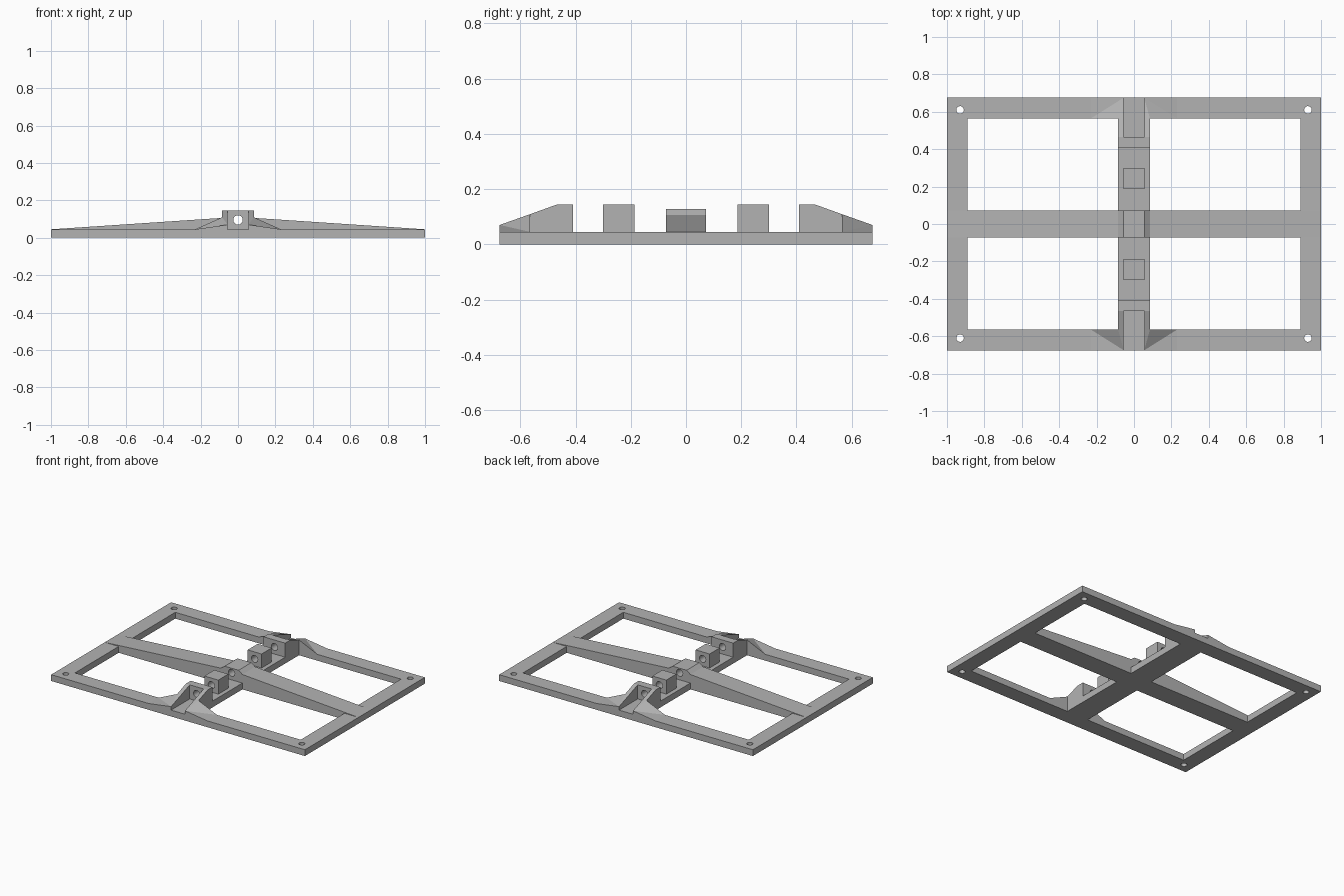
import bpy, bmesh
from mathutils import Matrix

if "Cube" in bpy.data.objects:
    bpy.data.objects.remove(bpy.data.objects["Cube"], do_unlink=True)

GREY = (0.45, 0.45, 0.45, 1)
mat = bpy.data.materials.new("plain grey")
mat.use_nodes = True
mat.diffuse_color = GREY
mat.node_tree.nodes["Principled BSDF"].inputs["Base Color"].default_value = GREY

DECK, TOP, BORE_Z = 0.045, 0.145, 0.095
HX, HY = 1.0, 0.675        # half size of the frame
SPINE, SLOT = 0.085, 0.055  # half widths of the spine and the slot
RAIL_Y, BEAM = 0.565, 0.072


def finish(name, bm):
    bmesh.ops.recalc_face_normals(bm, faces=bm.faces)
    mesh = bpy.data.meshes.new(name)
    bm.to_mesh(mesh)
    bm.free()
    mesh.materials.append(mat)
    ob = bpy.data.objects.new(name, mesh)
    bpy.context.collection.objects.link(ob)
    return ob


def solid(name, verts, faces):
    bm = bmesh.new()
    vs = [bm.verts.new(v) for v in verts]
    for f in faces:
        bm.faces.new([vs[i] for i in f])
    return finish(name, bm)


def prism(name, profile, a, b, axis):
    """Extrude a two-axis outline from a to b along x or y."""
    n = len(profile)
    place = (lambda p, t: (t, p[0], p[1])) if axis == "x" else (lambda p, t: (p[0], t, p[1]))
    verts = [place(p, t) for t in (a, b) for p in profile]
    faces = [range(n), range(n, 2 * n)]
    faces += [(i, (i + 1) % n, n + (i + 1) % n, n + i) for i in range(n)]
    return solid(name, verts, faces)


def box(name, x0, x1, y0, y1, z0, z1):
    return prism(name, [(y0, z0), (y1, z0), (y1, z1), (y0, z1)], x0, x1, "x")


def rod(name, radius, length, at, turn=None):
    bm = bmesh.new()
    bmesh.ops.create_cone(bm, cap_ends=True, segments=32, radius1=radius, radius2=radius, depth=length)
    if turn:
        bmesh.ops.transform(bm, matrix=Matrix.Rotation(turn, 4, "X"), verts=bm.verts)
    bmesh.ops.translate(bm, vec=at, verts=bm.verts)
    return finish(name, bm)


def cut(ob, cutter):
    cutter.hide_render = True
    mod = ob.modifiers.new("cut", "BOOLEAN")
    mod.operation, mod.solver, mod.object = "DIFFERENCE", "EXACT", cutter
    bpy.context.view_layer.objects.active = ob
    bpy.ops.object.modifier_apply(modifier=mod.name)
    bpy.data.objects.remove(cutter, do_unlink=True)


def bore(ob):
    cut(ob, rod("bore_cutter", 0.025, 3, (0, 0, BORE_Z), 1.5707963))


# Flat frame with four openings and corner screw holes
frame = box("base_frame", -HX, HX, -HY, HY, 0, DECK)
for sx in (-1, 1):
    for sy in (-1, 1):
        xs = sorted((sx * SPINE, sx * 0.89))
        ys = sorted((sy * BEAM, sy * RAIL_Y))
        cut(frame, box("opening_cutter", *xs, *ys, -0.1, 0.2))
        cut(frame, rod("screw_cutter", 0.02, 0.4, (sx * 0.93, sy * 0.61, 0)))

# Tapered cross beam, with a raised flat crown
half = [(HX, DECK), (SPINE, 0.106), (SLOT, 0.128)]
beam = prism("cross_beam", half + [(-x, z) for x, z in reversed(half)], -BEAM, BEAM, "y")
bore(beam)

RIDGE = 0.109  # height of the sloping wall where it meets the rail
for sy, end in ((-1, "front"), (1, "back")):
    # Bearing block on the spine
    block = box(end + "_bearing_block", -SLOT, SLOT, *sorted((sy * 0.187, sy * 0.3)), DECK, TOP)
    bore(block)

    # Upright end plate
    plate = box(end + "_end_plate", -SPINE, SPINE, *sorted((sy * 0.41, sy * 0.465)), DECK, TOP)
    bore(plate)

    for sx, side in ((1, "left"), (-1, "right")):
        # Sloping side wall of the slot
        wall = [(0.465, DECK), (RAIL_Y, DECK), (RAIL_Y, RIDGE), (0.465, TOP)]
        prism(f"{end}_{side}_slot_wall", [(sy * y, z) for y, z in wall], sx * SLOT, sx * SPINE, "x")

        # Flared gusset fading into the end rail
        pts = [(SPINE, RAIL_Y, RIDGE), (SLOT, HY, 0.07), (0.23, RAIL_Y, DECK), (0.23, HY, DECK),
               (SLOT, RAIL_Y, RIDGE), (SLOT, RAIL_Y, DECK), (SLOT, HY, DECK)]
        solid(f"{end}_{side}_gusset", [(sx * x, sy * y, z) for x, y, z in pts],
              [(4, 0, 1), (0, 2, 1), (2, 3, 1), (5, 6, 3, 2), (4, 5, 2, 0), (4, 1, 6, 5), (1, 3, 6)])
